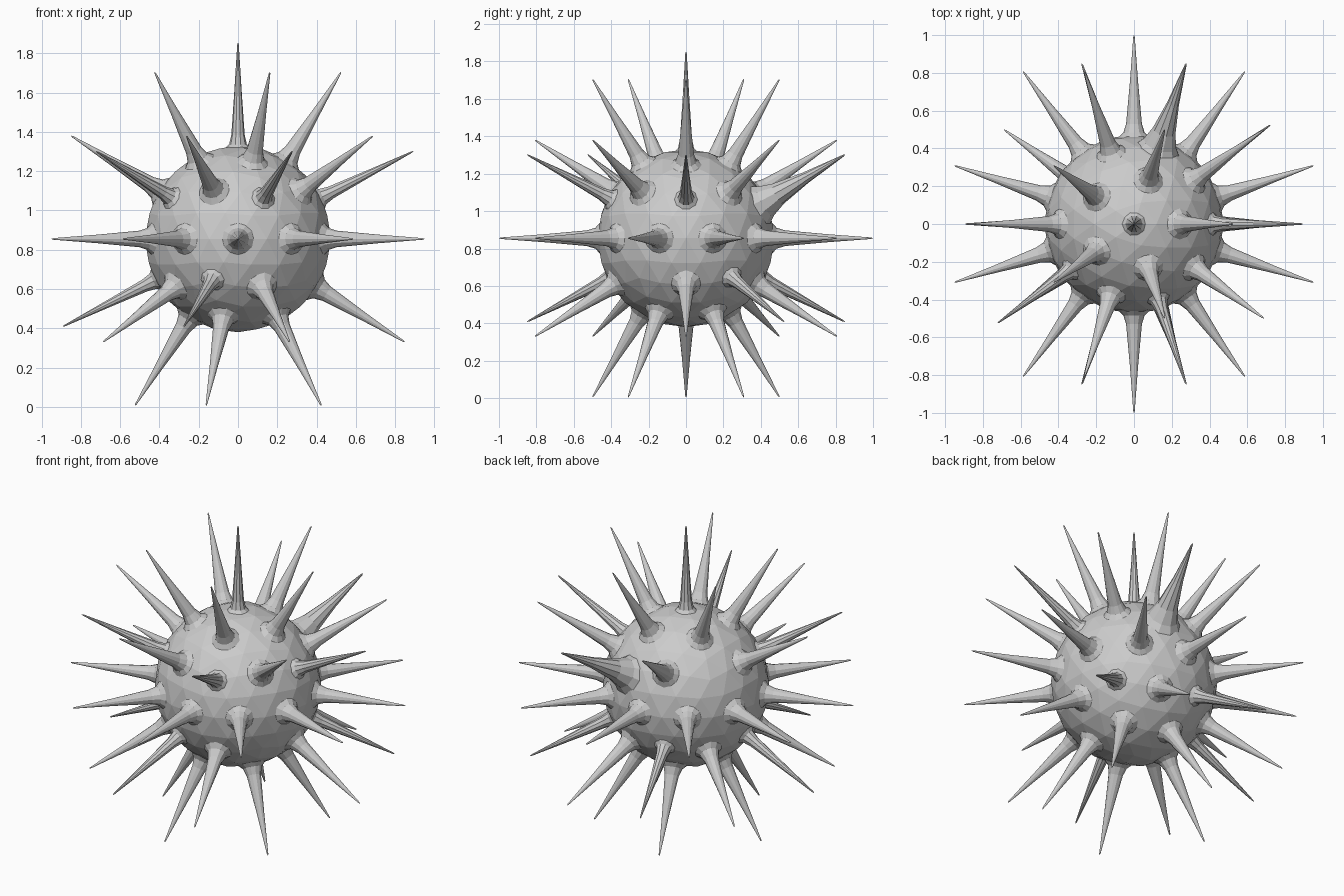
import bpy, bmesh, math
from mathutils import Vector

if "Cube" in bpy.data.objects:
    bpy.data.objects.remove(bpy.data.objects["Cube"])

CENTRE = Vector((0, 0, 0.855))

def make_object(name, bm):
    bmesh.ops.recalc_face_normals(bm, faces=bm.faces)
    me = bpy.data.meshes.new(name)
    bm.to_mesh(me)
    bm.free()
    ob = bpy.data.objects.new(name, me)
    ob.location = CENTRE
    bpy.context.collection.objects.link(ob)
    return ob

def add_spike(bm, d, profile, sides, droop=0.0):
    """Revolve (distance, radius) pairs round direction d, ending in a point."""
    rot = d.to_track_quat('Z', 'Y')
    rings = []
    for dist, r in profile:
        sag = Vector((0, 0, -droop * (1 - dist)))
        rings.append([bm.verts.new(rot @ Vector((r * math.cos(a), r * math.sin(a), dist)) + sag)
                      for a in (2 * math.pi * i / sides for i in range(sides))])
    for a, b in zip(rings, rings[1:]):
        for i in range(sides):
            j = (i + 1) % sides
            bm.faces.new((a[i], a[j], b[j], b[i]))
    tip = bm.verts.new(d)
    for i in range(sides):
        bm.faces.new((rings[-1][i], rings[-1][(i + 1) % sides], tip))
    bm.faces.new(rings[0][::-1])

# faceted round body
bm = bmesh.new()
bmesh.ops.create_icosphere(bm, subdivisions=3, radius=0.475)
make_object("body", bm)

# spike directions: the points of a once-divided icosahedron
guide = bmesh.new()
bmesh.ops.create_icosphere(guide, subdivisions=2, radius=1)
points = [(v.co.normalized(), len(v.link_edges)) for v in guide.verts]
guide.free()

bare = [Vector(p) for p in ((0, 0, -1), (.724, -.526, -.447), (-.724, .526, .447))]
broad = Vector((.276, .851, .447))

slim_profile = [(.43, .10), (.463, .065), (.482, .045), (.53, .034), (.75, .019), (.99, .004)]
full_profile = [(.43, .115), (.462, .08), (.485, .056), (.53, .042), (.75, .022), (.99, .004)]
broad_profile = [(.40, .17), (.45, .125), (.50, .09), (.58, .062), (.75, .032), (.99, .005)]

# flared spikes, leaving three points bare and one with a broad root
spikes = bmesh.new()
broad_spike = bmesh.new()
for d, valence in points:
    if any((d - b).length < .1 for b in bare):
        continue
    if (d - broad).length < .1:
        add_spike(broad_spike, d, broad_profile, 10, .05)
    elif valence == 5:
        add_spike(spikes, d, slim_profile, 10)
    else:
        add_spike(spikes, d, full_profile, 12)
make_object("spikes", spikes)
make_object("broad_spike", broad_spike)
